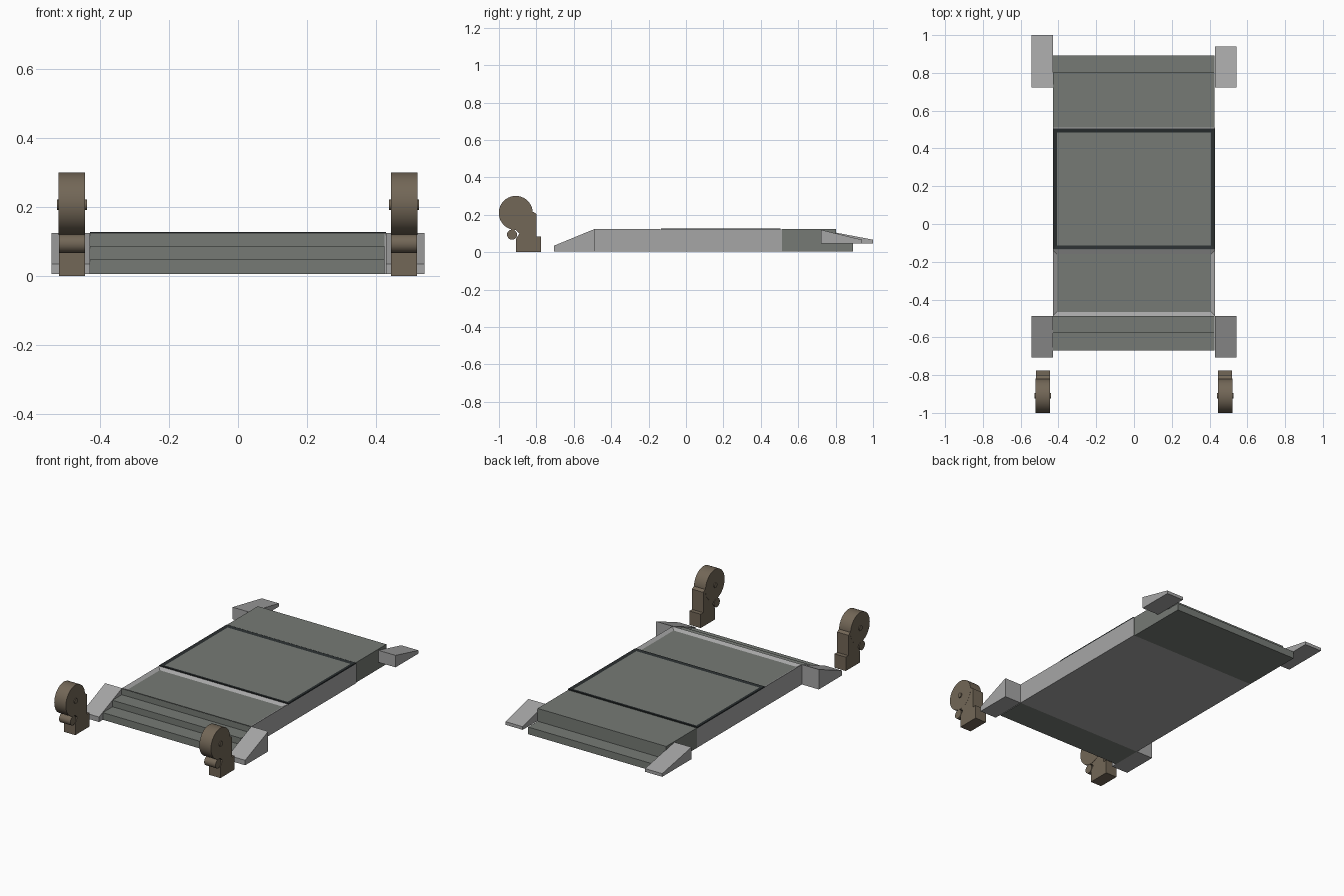
import bpy, bmesh, math
from mathutils import Matrix

cube = bpy.data.objects.get("Cube")
if cube:
    bpy.data.objects.remove(cube, do_unlink=True)


def material(name, rgb):
    m = bpy.data.materials.new(name)
    m.use_nodes = True
    m.diffuse_color = (*rgb, 1)
    m.node_tree.nodes["Principled BSDF"].inputs["Base Color"].default_value = (*rgb, 1)
    return m


LIGHT = material("light grey", (0.38, 0.38, 0.38))
DECK = material("green grey", (0.18, 0.195, 0.178))
DARK = material("charcoal", (0.023, 0.028, 0.029))
BROWN = material("bronze brown", (0.17, 0.135, 0.095))


def finish(name, bm, *mats):
    bmesh.ops.recalc_face_normals(bm, faces=bm.faces[:])
    mesh = bpy.data.meshes.new(name)
    bm.to_mesh(mesh)
    bm.free()
    for m in mats:
        mesh.materials.append(m)
    obj = bpy.data.objects.new(name, mesh)
    bpy.context.collection.objects.link(obj)
    return obj


def extrude_profile(bm, points, x0, x1):
    """Sweep a (y, z) outline from x0 to x1."""
    face = bm.faces.new([bm.verts.new((x0, y, z)) for y, z in points])
    out = bmesh.ops.extrude_face_region(bm, geom=[face])
    bmesh.ops.translate(bm, vec=(x1 - x0, 0, 0),
                        verts=[v for v in out["geom"] if isinstance(v, bmesh.types.BMVert)])


def prism(name, points, x0, x1, mat):
    bm = bmesh.new()
    extrude_profile(bm, points, x0, x1)
    return finish(name, bm, mat)


def tray(name, y, z, half, border, depth, rim_mat, panel_mat):
    """Block whose top is inset and sunk to form a framed panel."""
    bm = bmesh.new()
    extrude_profile(bm, [(y[0], z[0]), (y[1], z[0]), (y[1], z[1]), (y[0], z[1])], -half, half)
    bmesh.ops.recalc_face_normals(bm, faces=bm.faces[:])
    top = max(bm.faces, key=lambda f: f.calc_center_median().z)
    bmesh.ops.inset_region(bm, faces=[top], thickness=border)
    bmesh.ops.translate(bm, verts=top.verts[:], vec=(0, 0, -depth))
    top.material_index = 1
    return finish(name, bm, rim_mat, panel_mat)


def disc(name, y, z, radius, x, width, segments):
    """Wheel-like cylinder lying along x."""
    bm = bmesh.new()
    bmesh.ops.create_cone(bm, cap_ends=True, segments=segments, radius1=radius, radius2=radius,
                          depth=width,
                          matrix=Matrix.Translation((x, y, z)) @ Matrix.Rotation(math.pi / 2, 4, 'Y'))
    obj = finish(name, bm, BROWN)
    bpy.ops.object.select_all(action='DESELECT')
    obj.select_set(True)
    bpy.context.view_layer.objects.active = obj
    bpy.ops.object.shade_smooth_by_angle(angle=math.radians(35))


HALF, BASE, TOP = 0.43, 0.005, 0.125

# Platform body with a sunken front panel and a dark-framed centre panel
tray("front_platform", (-0.487, -0.138), (BASE, TOP), HALF, 0.03, 0.012, LIGHT, DECK)
prism("centre_platform", [(-0.138, BASE), (0.512, BASE), (0.512, TOP - 0.004), (-0.138, TOP - 0.004)],
      -HALF, HALF, LIGHT)
tray("centre_panel", (-0.134, 0.506), (TOP - 0.004, TOP + 0.003), HALF, 0.03, 0.004, DARK, DECK)

# Front steps
prism("front_steps", [(-0.487, BASE), (-0.67, BASE), (-0.67, 0.048), (-0.578, 0.048),
                      (-0.578, 0.087), (-0.487, 0.087)], -HALF, HALF - 0.005, DECK)
prism("front_riser", [(-0.487, 0.087), (-0.49, 0.087), (-0.49, 0.123), (-0.487, 0.123)],
      -HALF, HALF - 0.005, DECK)

# Rear platform with a low step
prism("rear_platform", [(0.512, BASE), (0.893, BASE), (0.893, 0.048), (0.802, 0.048),
                        (0.802, TOP), (0.512, TOP)], -HALF, HALF - 0.005, DECK)

for side, s in (("left", 1), ("right", -1)):
    # Corner ramps
    prism(f"front_ramp_{side}", [(-0.487, BASE), (-0.706, BASE), (-0.706, 0.035), (-0.487, TOP)],
          s * 0.43, s * 0.542, LIGHT)
    tip = 0.94 if s > 0 else 1.0
    prism(f"rear_ramp_{side}", [(0.722, 0.048), (tip, 0.048), (tip, 0.067), (0.722, 0.12)],
          s * 0.428, s * 0.542, LIGHT)

    # Standing post with a wheel head, hub and small roller
    prism(f"post_{side}", [(-0.91, 0), (-0.775, 0), (-0.775, 0.083), (-0.80, 0.083),
                           (-0.80, 0.205), (-0.815, 0.215), (-0.91, 0.215), (-0.91, 0.12),
                           (-0.89, 0.10), (-0.91, 0.07)],
          s * 0.445, s * 0.52, BROWN)
    disc(f"wheel_head_{side}", -0.91, 0.21, 0.091, s * 0.4825, 0.077, 40)
    disc(f"hub_{side}", -0.91, 0.207, 0.015, s * 0.4825, 0.088, 16)
    disc(f"roller_{side}", -0.93, 0.094, 0.027, s * 0.4825, 0.075, 20)
